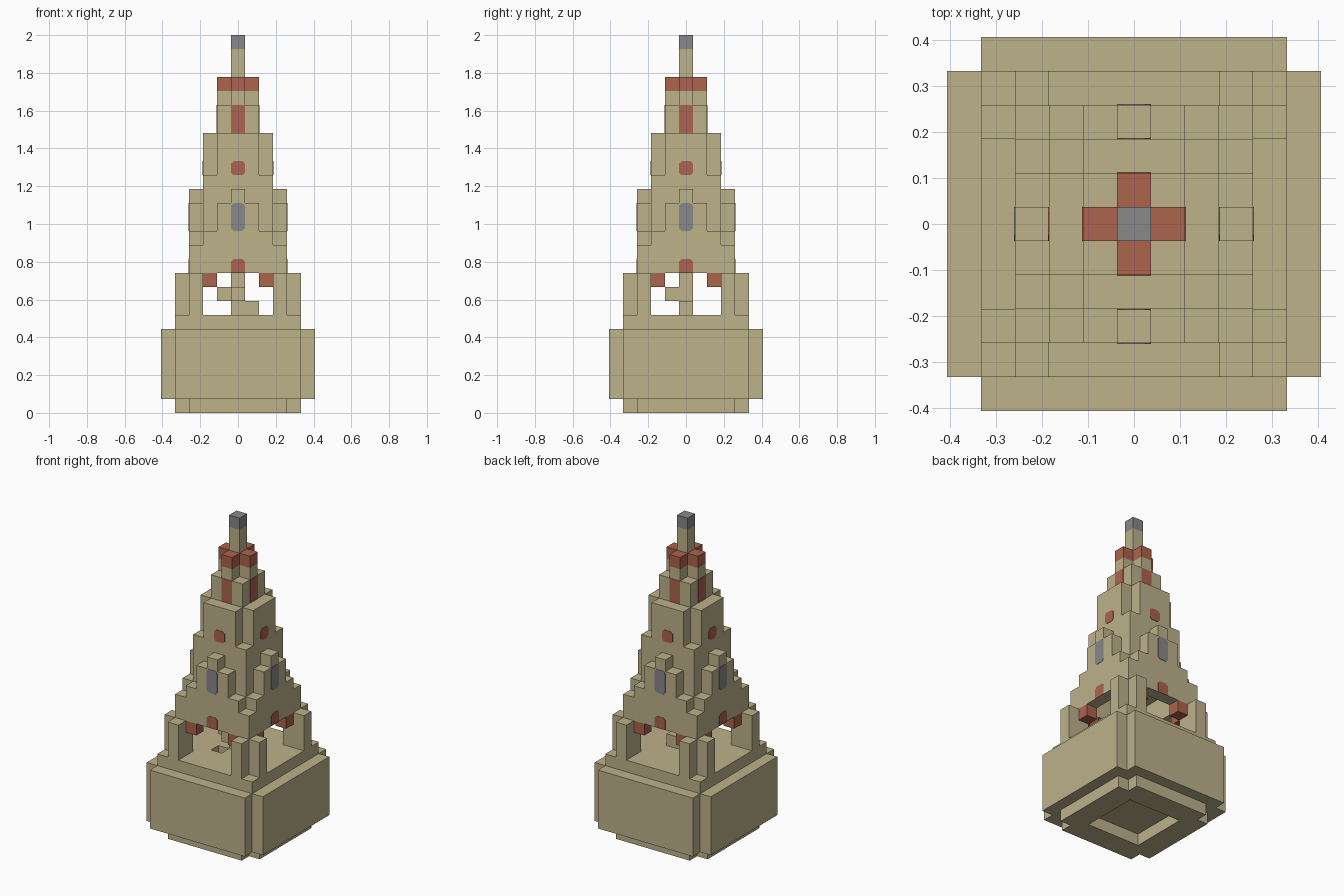
import bpy
import bmesh
from mathutils import Matrix, Vector
from math import pi

U = 2 / 27  # one block

cube = bpy.data.objects.get("Cube")
if cube:
    bpy.data.objects.remove(cube)


def material(name, rgb):
    mat = bpy.data.materials.new(name)
    mat.use_nodes = True
    mat.diffuse_color = (*rgb, 1)
    mat.node_tree.nodes["Principled BSDF"].inputs["Base Color"].default_value = (*rgb, 1)
    return mat


SAND = material("sandstone", (0.51, 0.445, 0.258))
RED = material("brick red", (0.413, 0.125, 0.074))
GREY = material("slate grey", (0.246, 0.246, 0.254))


def box(bm, x, y, z):
    """Add a block spanning three (low, high) ranges, in block units."""
    size = [r[1] - r[0] for r in (x, y, z)]
    mid = [(r[1] + r[0]) / 2 for r in (x, y, z)]
    mat = Matrix.Translation(mid) @ Matrix.Diagonal((*size, 1))
    bmesh.ops.create_cube(bm, size=1, matrix=mat)


def prism(bm, points, push):
    """Add a flat outline extruded along a vector."""
    face = bm.faces.new([bm.verts.new(p) for p in points])
    out = bmesh.ops.extrude_face_region(bm, geom=[face], use_keep_orig=True)
    verts = [v for v in out["geom"] if isinstance(v, bmesh.types.BMVert)]
    bmesh.ops.translate(bm, verts=verts, vec=Vector(push))


def finish(name, bm, mat, around=False):
    """Make the object; around repeats its geometry on all four sides."""
    if around:
        source = list(bm.verts) + list(bm.edges) + list(bm.faces)
        for k in (1, 2, 3):
            copy = bmesh.ops.duplicate(bm, geom=source)["geom"]
            verts = [g for g in copy if isinstance(g, bmesh.types.BMVert)]
            bmesh.ops.rotate(bm, verts=verts, matrix=Matrix.Rotation(k * pi / 2, 3, "Z"))
    bmesh.ops.scale(bm, verts=bm.verts, vec=(U, U, U))
    bmesh.ops.recalc_face_normals(bm, faces=bm.faces)
    mesh = bpy.data.meshes.new(name)
    bm.to_mesh(mesh)
    bm.free()
    mesh.materials.append(mat)
    bpy.context.collection.objects.link(bpy.data.objects.new(name, mesh))


def blocks(name, mat, *ranges, around=False):
    bm = bmesh.new()
    for r in ranges:
        box(bm, *r)
    finish(name, bm, mat, around)


def ring(name, half, z, thick=1):
    """Square wall made of four bars laid end to end."""
    blocks(name, SAND, ((-half, half - thick), (-half, thick - half), z), around=True)


def cross(name, mat, a, b, z):
    """Square column with notched corners."""
    quarter = [(b, -a), (b, -b), (a, -b)]
    pts = []
    for k in range(4):
        rot = Matrix.Rotation(k * pi / 2, 3, "Z")
        pts += [rot @ Vector((x, y, z[0])) for x, y in quarter]
    bm = bmesh.new()
    prism(bm, pts, (0, 0, z[1] - z[0]))
    finish(name, bm, mat)


def window(name, mat, depth, z, cut_bottom=True):
    """Thin plate with clipped corners on each of the four walls."""
    c, h, y = 0.18, 0.5, -depth - 0.03
    low = [(-h + c, z[0]), (h - c, z[0]), (h, z[0] + c)]
    if not cut_bottom:
        low = [(-h, z[0]), (h, z[0])]
    outline = low + [(h, z[1] - c), (h - c, z[1]), (-h + c, z[1]), (-h, z[1] - c)]
    if cut_bottom:
        outline.append((-h, z[0] + c))
    bm = bmesh.new()
    prism(bm, [(x, y, zz) for x, zz in outline], (0, 0.06, 0))
    finish(name, bm, mat, around=True)


# Foot and base
ring("foot_ring", 3.5, (0, 1))
blocks("foot_sides", SAND, ((-3.5, 3.5), (-4.5, -3.5), (0, 1)), around=True)
blocks("base_slab", SAND, ((-3.5, 3.5), (-3.5, 3.5), (1, 2)))
ring("base_walls", 4.5, (1, 6))
blocks("base_panels", SAND, ((-4.5, 4.5), (-5.5, -4.5), (1, 6)), around=True)

# Floor with a stairwell
F = (6, 7)
blocks("belfry_floor", SAND,
       ((-4.5, 4.5), (-4.5, -1.5), F), ((-4.5, 4.5), (-0.5, 4.5), F),
       ((-4.5, -1.5), (-1.5, -0.5), F), ((-0.5, 4.5), (-1.5, -0.5), F))

# Corner pillars and their brackets
P = (7, 10)
blocks("corner_pillars", SAND,
       ((2.5, 3.5), (-4.5, -2.5), P), ((3.5, 4.5), (-3.5, -2.5), P), around=True)
B = (9, 10)
blocks("arch_brackets", RED,
       ((1.5, 2.5), (-3.5, -2.5), B), ((2.5, 3.5), (-2.5, -1.5), B), around=True)

# Winding stair
blocks("stair_post", SAND, ((-0.5, 0.5), (-0.5, 0.5), (6, 17)))
blocks("stair_steps", SAND,
       ((0.5, 1.5), (-0.5, 0.5), (7, 8)),
       ((-1.5, -0.5), (-0.5, 0.5), (8, 9)),
       ((-0.5, 0.5), (-1.5, -0.5), (8, 9)))

# Hollow body with a stepped gable on each side
ring("body_walls", 3.5, (10, 12))
steps = [(2.5, 12), (2.5, 13), (1.5, 13), (1.5, 15), (0.5, 15), (0.5, 16)]
gable = steps + [(-x, z) for x, z in reversed(steps)]
bm = bmesh.new()
prism(bm, [(x, -3.5, z) for x, z in gable], (0, 1, 0))
finish("stepped_gables", bm, SAND, around=True)

# Tower and spire
ring("tower_walls", 2.5, (12, 17))
cross("tower_top", SAND, 2.5, 1.5, (17, 20))
blocks("spire_base", SAND, ((-1.5, 1.5), (-1.5, 1.5), (20, 22)))
cross("spire_neck", SAND, 1.5, 0.5, (22, 23))
cross("spire_collar", RED, 1.5, 0.5, (23, 24))
blocks("spire_rod", SAND, ((-0.5, 0.5), (-0.5, 0.5), (24, 26)))
blocks("spire_tip", GREY, ((-0.5, 0.5), (-0.5, 0.5), (26, 27)))

# Windows
window("lower_windows", RED, 3.5, (10, 11), cut_bottom=False)
window("gable_windows", GREY, 3.5, (13, 15))
window("tower_windows", RED, 2.5, (17, 18))
blocks("spire_windows", RED, ((-0.5, 0.5), (-1.53, -1.47), (20, 22)), around=True)
